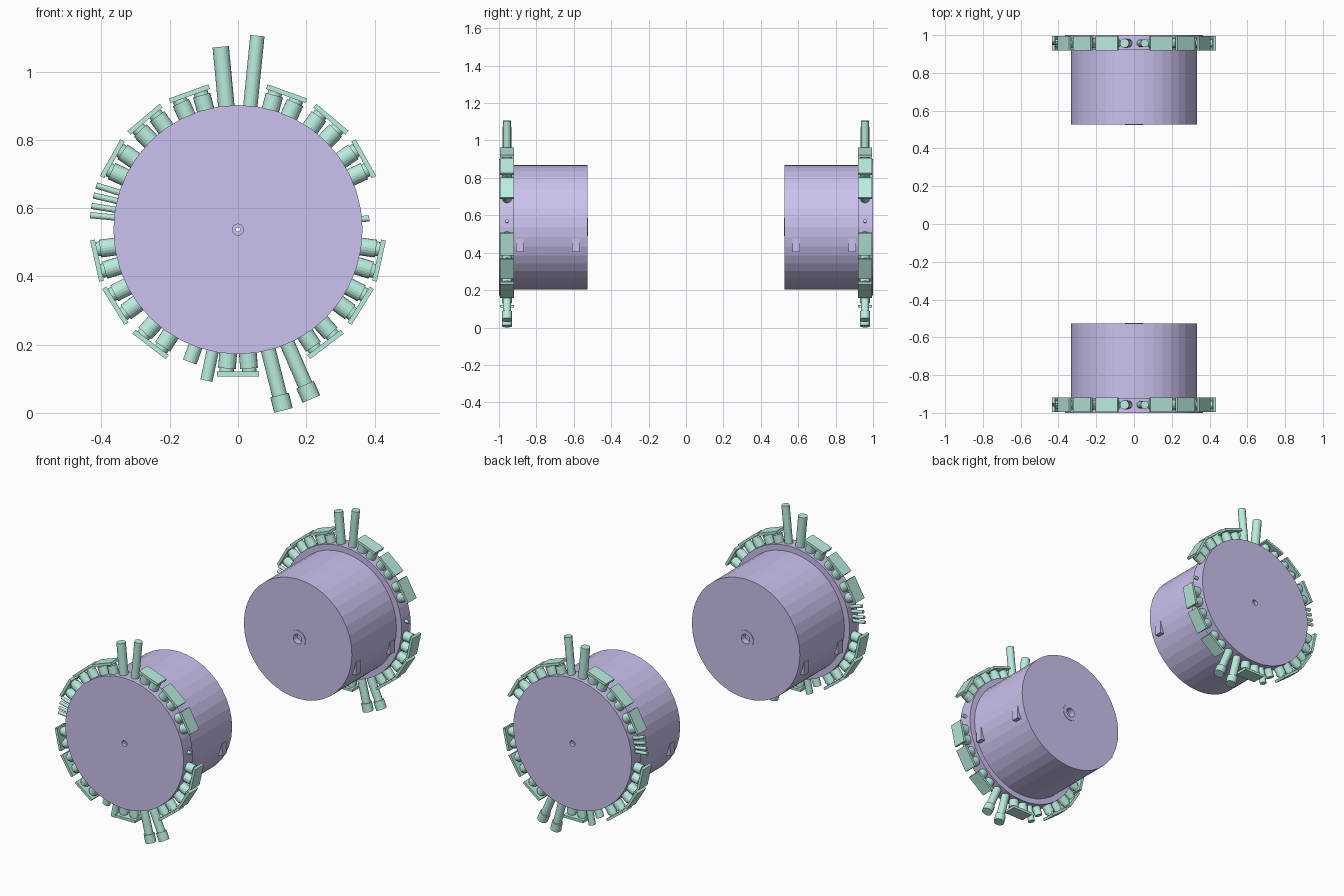
import bpy, bmesh, math
from mathutils import Matrix, Vector

if "Cube" in bpy.data.objects:
    bpy.data.objects.remove(bpy.data.objects["Cube"])

CZ = 0.537      # height of the drum axis
YP = -0.957     # plane of the radial ports (front unit)


def material(name, rgb):
    m = bpy.data.materials.new(name)
    m.diffuse_color = (*rgb, 1)
    m.use_nodes = True
    m.node_tree.nodes["Principled BSDF"].inputs["Base Color"].default_value = m.diffuse_color
    return m


PURPLE = material("purple", (0.60, 0.54, 0.86))
GREEN = material("green", (0.49, 0.85, 0.74))


def finish(bm, name, mat):
    """Make the object and mirror it to the back unit."""
    bmesh.ops.recalc_face_normals(bm, faces=bm.faces)
    me = bpy.data.meshes.new(name)
    bm.to_mesh(me)
    bm.free()
    me.materials.append(mat)
    ob = bpy.data.objects.new(name, me)
    bpy.context.collection.objects.link(ob)
    mod = ob.modifiers.new("mirror", 'MIRROR')
    mod.use_axis = (False, True, False)
    mod.use_mirror_merge = False


def lathe(name, profile, mat, sides):
    """Revolve a closed (radius, y) profile about the drum axis."""
    bm = bmesh.new()
    rings = []
    for i in range(sides):
        a = 2 * math.pi * i / sides
        rings.append([bm.verts.new((r * math.cos(a), y, CZ + r * math.sin(a)))
                      for r, y in profile])
    n = len(profile)
    for i in range(sides):
        p, q = rings[i], rings[(i + 1) % sides]
        for j in range(n):
            k = (j + 1) % n
            bm.faces.new((p[j], p[k], q[k], q[j]))
    finish(bm, name, mat)


def frame(angle, radius):
    """Local z points outward, local x runs around the rim."""
    a = math.radians(angle)
    pos = Vector((radius * math.cos(a), YP, CZ + radius * math.sin(a)))
    return Matrix.Translation(pos) @ Matrix.Rotation(math.pi / 2 - a, 4, 'Y')


def tube(bm, angle, r0, r1, rad, sides=20):
    bmesh.ops.create_cone(bm, cap_ends=True, segments=sides, radius1=rad, radius2=rad,
                          depth=r1 - r0, matrix=frame(angle, (r0 + r1) / 2))


def box(bm, matrix, size):
    bmesh.ops.create_cube(bm, size=1, matrix=matrix @ Matrix.Diagonal((*size, 1)))


# Drum with wide flange, recessed centre and through bore
lathe("drum", [(0.006, -0.98), (0.016, -0.98), (0.016, -1.0), (0.365, -1.0),
               (0.365, -0.92), (0.333, -0.92), (0.333, -0.527),
               (0.026, -0.527), (0.026, -0.56), (0.006, -0.56)], PURPLE, 40)
lathe("bore_collar", [(0.026, -0.53), (0.048, -0.53), (0.048, -0.524), (0.026, -0.524)],
      PURPLE, 32)

# Support pads low on both sides of the drum
bm = bmesh.new()
for s in (-1, 1):
    for y in (-0.89, -0.59):
        box(bm, Matrix.Translation((s * 0.312, y, 0.44)), (0.034, 0.04, 0.07))
finish(bm, "support_pads", PURPLE)

# Paired ports joined by cover plates
pairs = [-90] + [b for a in (70.3, 49.9, 29.4, -12.4, -31.8, -52.7) for b in (a, 180 - a)]
ports, plates = bmesh.new(), bmesh.new()
for a in pairs:
    for d in (-4.55, 4.55):
        tube(ports, a + d, 0.355, 0.408, 0.026)
        tube(ports, a + d, 0.400, 0.418, 0.021)
    box(plates, frame(a, 0.423), (0.123, 0.075, 0.014))
finish(ports, "paired_ports", GREEN)
finish(plates, "cover_plates", GREEN)

# Long pipes at the top
bm = bmesh.new()
tube(bm, 95.4, 0.355, 0.538, 0.024)
tube(bm, 84.3, 0.355, 0.571, 0.021)
finish(bm, "top_pipes", GREEN)

# Capped pipes at the bottom
bm = bmesh.new()
for a, end in ((-75.9, 0.546), (-66.6, 0.541)):
    tube(bm, a, 0.355, end - 0.04, 0.022)
    tube(bm, a, end - 0.046, end, 0.028)
finish(bm, "bottom_capped_pipes", GREEN)

# Short single ports
bm = bmesh.new()
tube(bm, -101.8, 0.355, 0.452, 0.018)
tube(bm, -110, 0.355, 0.413, 0.021)
tube(bm, 4.9, 0.355, 0.386, 0.009, 12)
finish(bm, "single_ports", GREEN)

# Row of thin feedthroughs on the left
bm = bmesh.new()
for a in (162.7, 166.7, 170.8, 174.4):
    tube(bm, a, 0.355, 0.435, 0.009, 12)
finish(bm, "thin_feedthroughs", GREEN)
